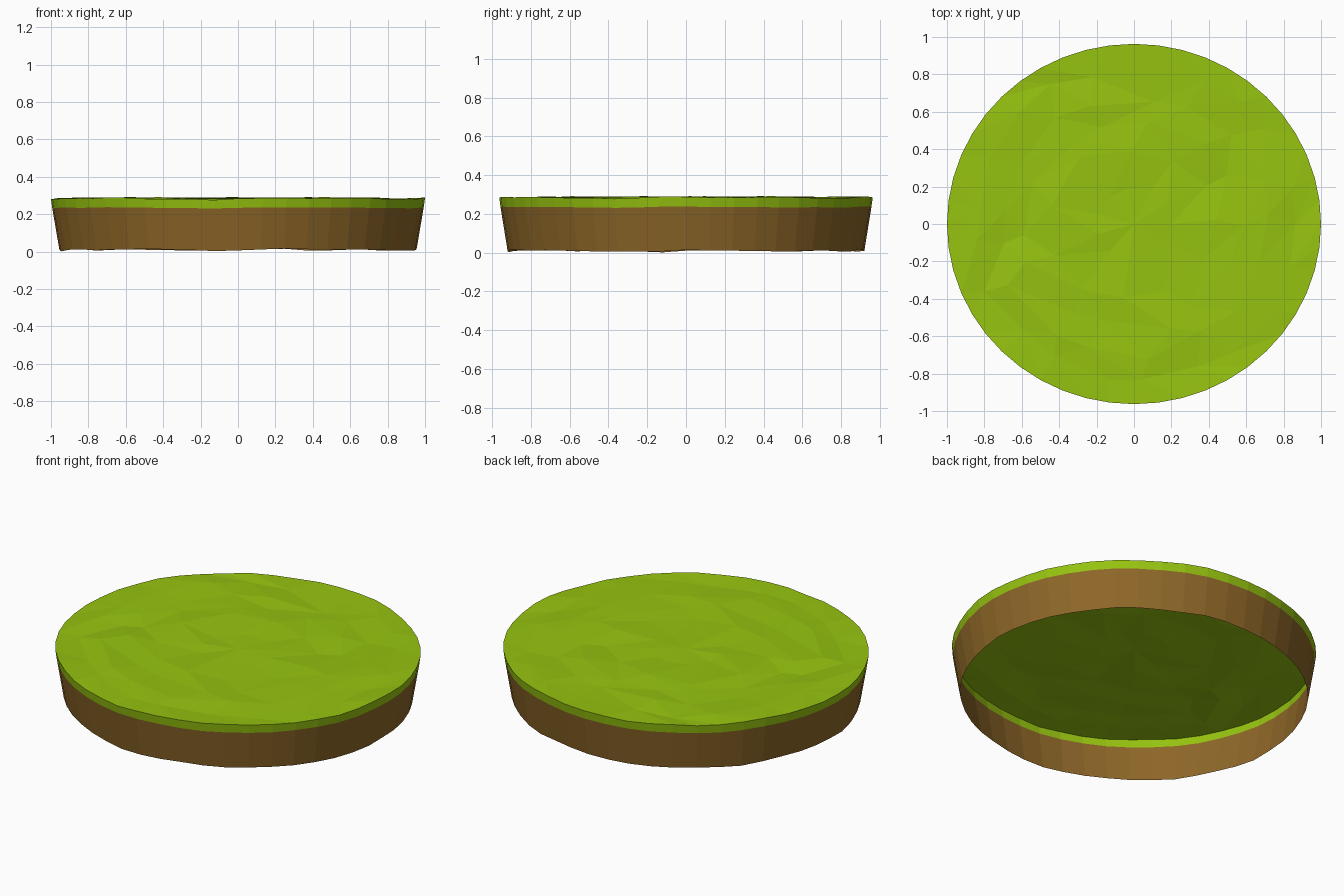
import bpy, bmesh, math, random

if "Cube" in bpy.data.objects:
    bpy.data.objects.remove(bpy.data.objects["Cube"])

random.seed(4)
N = 48            # sides of the disc
RY = 0.963        # y squash of the ellipse


def material(name, rgb):
    m = bpy.data.materials.new(name)
    m.diffuse_color = (*rgb, 1)
    m.use_nodes = True
    m.node_tree.nodes["Principled BSDF"].inputs["Base Color"].default_value = m.diffuse_color
    return m


grass = material("grass green", (0.305, 0.546, 0.005))
soil = material("soil brown", (0.27, 0.135, 0.021))


def wave(a, amp, ph):
    # gentle closed wobble around the rim
    return amp * (0.5 * math.sin(5 * a + ph) + 0.3 * math.sin(9 * a + 2 * ph)
                  + 0.3 * math.sin(14 * a + 3 * ph))


def ring(bm, r, z, amp, ph, jitter=0.0, n=N):
    out = []
    for i in range(n):
        a = 2 * math.pi * i / n
        dz = wave(a, amp, ph) + random.uniform(-jitter, jitter)
        out.append(bm.verts.new((r * math.cos(a), RY * r * math.sin(a), z + dz)))
    return out


def bridge(bm, lo, hi):
    n = len(lo)
    for i in range(n):
        j = (i + 1) % n
        bm.faces.new((lo[i], lo[j], hi[j], hi[i]))


def finish(bm, name, mat):
    me = bpy.data.meshes.new(name)
    bm.to_mesh(me)
    bm.free()
    me.materials.append(mat)
    ob = bpy.data.objects.new(name, me)
    bpy.context.collection.objects.link(ob)


# soil wall: open, tapering towards the ground
bm = bmesh.new()
bridge(bm, ring(bm, 0.955, 0.010, 0.007, 0.6, 0.003), ring(bm, 0.993, 0.235, 0.004, 1.0))
finish(bm, "soil_wall", soil)

# grass: rim band and bumpy top sheet
bm = bmesh.new()
low = ring(bm, 0.993, 0.235, 0.004, 1.0)
prev = ring(bm, 1.0, 0.284, 0.006, 1.0, 0.002)
bridge(bm, low, prev)
for r in (0.86, 0.72, 0.58, 0.44):
    # irregular inner rings with random bumps
    n = max(8, int(round(N * r / 2)))
    cur = []
    for i in range(n):
        a = 2 * math.pi * (i + random.uniform(-0.25, 0.25)) / n
        q = r + random.uniform(-0.04, 0.04)
        cur.append(bm.verts.new((q * math.cos(a), RY * q * math.sin(a),
                                 0.284 + random.uniform(-0.008, 0.008))))
    # zip the two rings together by angle
    ang = lambda v: math.atan2(v.co.y / RY, v.co.x)
    i = j = 0
    while i < len(prev) or j < len(cur):
        a, b = prev[i % len(prev)], cur[j % len(cur)]
        if j >= len(cur) or (i < len(prev) and (i + 1) / len(prev) <= (j + 1) / len(cur)):
            bm.faces.new((a, prev[(i + 1) % len(prev)], b))
            i += 1
        else:
            bm.faces.new((a, cur[(j + 1) % len(cur)], b))
            j += 1
    prev = cur
inner = [bm.verts.new((0.2 * math.cos(k * math.tau / len(prev)),
                       0.2 * RY * math.sin(k * math.tau / len(prev)),
                       0.284 + random.uniform(-0.004, 0.004))) for k in range(len(prev))]
bridge(bm, prev, inner)
mid = bm.verts.new((0, 0, 0.285))
for k in range(len(inner)):
    bm.faces.new((inner[k], inner[(k + 1) % len(inner)], mid))
bmesh.ops.triangulate(bm, faces=[f for f in bm.faces if len(f.verts) > 3])
finish(bm, "grass_top", grass)
